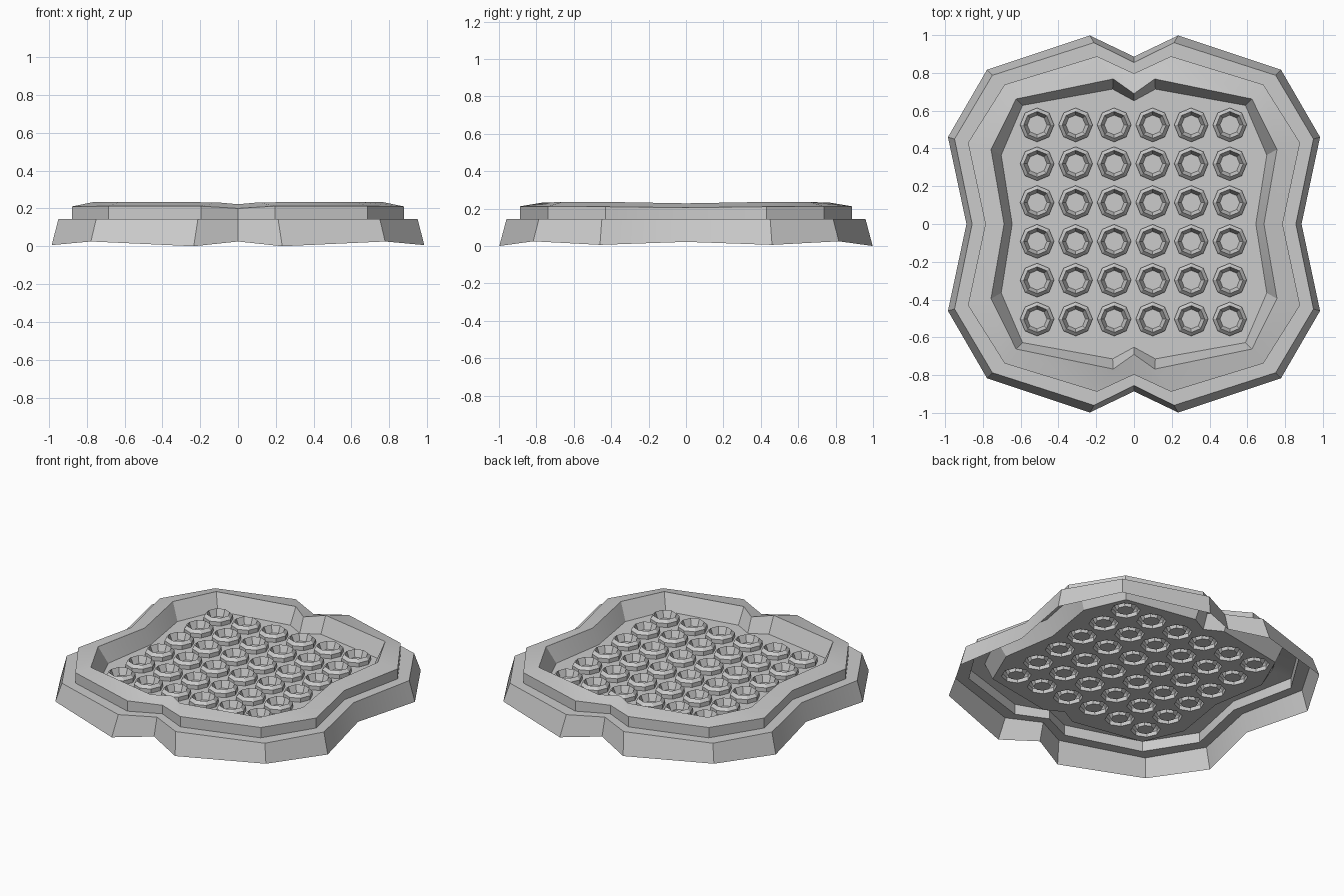
import bpy, bmesh, math

if "Cube" in bpy.data.objects:
    bpy.data.objects.remove(bpy.data.objects["Cube"])

# Each ring: quarter outline (x, y, z) from the back notch round to the side dip
RINGS = [
    [(0, .886, .025), (.234, .998, 0), (.778, .817, .025), (.985, .46, .006), (.887, 0, .022)],
    [(0, .855, .143), (.212, .96, .143), (.75, .787, .143), (.95, .45, .143), (.857, 0, .143)],
    [(0, .797, .143), (.196, .888, .143), (.685, .738, .143), (.879, .43, .143), (.787, 0, .143)],
    [(0, .797, .2), (.196, .888, .212), (.685, .738, .212), (.879, .43, .21), (.787, 0, .205)],
    [(0, .69, .222), (.11, .768, .232), (.624, .662, .235), (.757, .395, .235), (.688, 0, .228)],
    [(0, .652, .127), (.113, .714, .127), (.59, .628, .127), (.703, .365, .127), (.645, 0, .127)],
]
# Stud section (radius, z)
STUD = [(.09, .127), (.09, .154), (.071, .173), (.052, .127)]


def full_loop(q):
    """Mirror a quarter outline into a closed loop."""
    half = q + [(x, -y, z) for x, y, z in q[-2::-1]]
    return half + [(-x, y, z) for x, y, z in half[-2:0:-1]]


def bridge(bm, a, b):
    n = len(a)
    for i in range(n):
        j = (i + 1) % n
        bm.faces.new((a[i], a[j], b[j], b[i]))


def loop_edges(bm, vs):
    return [bm.edges.get((vs[i], vs[i - 1])) for i in range(len(vs))]


bm = bmesh.new()

# Stepped shell
loops = [[bm.verts.new(p) for p in full_loop(q)] for q in RINGS]
for a, b in zip(loops, loops[1:]):
    bridge(bm, a, b)
floor_edges = loop_edges(bm, loops[-1])

# Grid of hollow octagonal studs
for ix in range(6):
    for iy in range(6):
        cx, cy = -.513 + ix * .204, -.503 + iy * .2055
        rings = []
        for r, z in STUD:
            rings.append([bm.verts.new((cx + r * math.cos(math.tau * k / 8),
                                        cy + r * math.sin(math.tau * k / 8), z))
                          for k in range(8)])
        for a, b in zip(rings, rings[1:]):
            bridge(bm, a, b)
        bm.faces.new(rings[-1])
        floor_edges += loop_edges(bm, rings[0])

# Floor filled around the studs
bmesh.ops.triangle_fill(bm, use_beauty=True, use_dissolve=False,
                        edges=floor_edges, normal=(0, 0, 1))
bmesh.ops.recalc_face_normals(bm, faces=bm.faces[:])
bm.normal_update()
# Make the floor look upward
if sum(f.normal.z * f.calc_area() for f in bm.faces) < 0:
    bmesh.ops.reverse_faces(bm, faces=bm.faces[:])

mesh = bpy.data.meshes.new("studded_tray")
bm.to_mesh(mesh)
bm.free()
tray = bpy.data.objects.new("studded_tray", mesh)
bpy.context.collection.objects.link(tray)
bpy.context.view_layer.objects.active = tray
tray.select_set(True)
bpy.ops.object.shade_smooth_by_angle(angle=math.radians(30))
